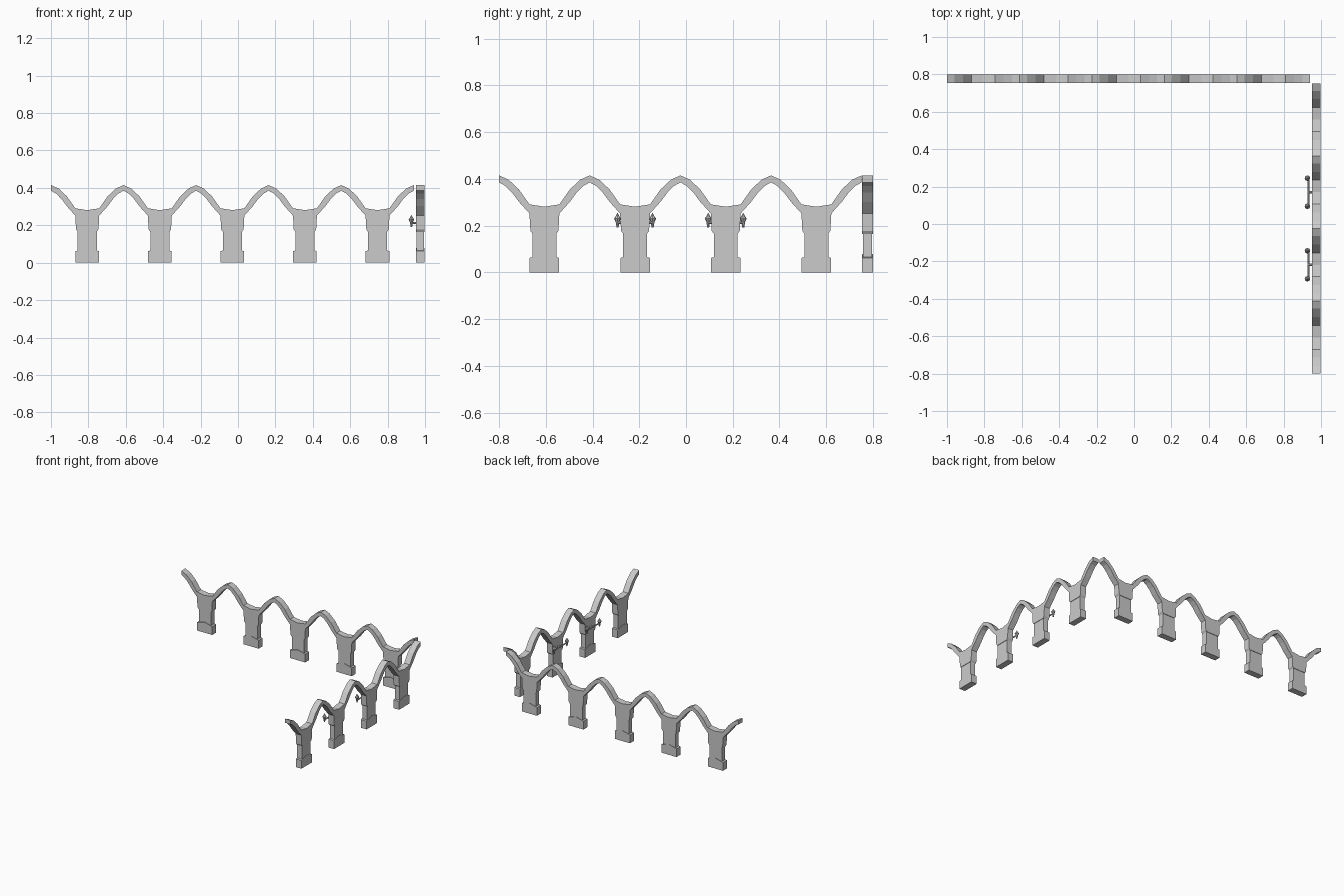
import bpy, bmesh, math
from mathutils import Matrix, Vector

if "Cube" in bpy.data.objects:
    bpy.data.objects.remove(bpy.data.objects["Cube"])

PITCH = 0.388


def extrude(bm, half, depth):
    """Mirror a right-hand half outline (x, z) and extrude it along y."""
    left = [(-x, z) for x, z in reversed(half) if x > 0]
    pts = half + left
    front = [bm.verts.new((x, -depth / 2, z)) for x, z in pts]
    back = [bm.verts.new((x, depth / 2, z)) for x, z in pts]
    bm.faces.new(front)
    bm.faces.new(back[::-1])
    n = len(pts)
    for i in range(n):
        j = (i + 1) % n
        bm.faces.new((front[j], front[i], back[i], back[j]))


def finish(bm, name):
    bmesh.ops.recalc_face_normals(bm, faces=bm.faces)
    me = bpy.data.meshes.new(name)
    bm.to_mesh(me)
    bm.free()
    return me


def place(me, name, matrix):
    ob = bpy.data.objects.new(name, me)
    bpy.context.collection.objects.link(ob)
    ob.matrix_world = matrix


# base with peaked top
bm = bmesh.new()
extrude(bm, [(0.063, 0), (0.063, 0.062), (0, 0.078)], 0.047)
base = finish(bm, "base")

# recessed shaft
bm = bmesh.new()
extrude(bm, [(0.051, 0.05), (0.051, 0.18)], 0.040)
shaft = finish(bm, "shaft")

# capital flowing into two half arches
h = PITCH / 2
bm = bmesh.new()
extrude(bm, [(0.051, 0.165), (0.060, 0.178), (0.064, 0.252),
             (h - 0.085, 0.302), (h - 0.056, 0.341), (h - 0.027, 0.370), (h, 0.385),
             (h, 0.415), (h - 0.040, 0.397), (h - 0.085, 0.355), (0.064, 0.291),
             (0, 0.281)], 0.047)
arch = finish(bm, "arch")


# double lamp bracket, projecting to +y of the module
def tapered(bm, r1, r2, height, loc, rot=Matrix()):
    bmesh.ops.create_cone(bm, cap_ends=True, segments=8, radius1=r1, radius2=r2,
                          depth=height, matrix=Matrix.Translation(loc) @ rot)


bm = bmesh.new()
tapered(bm, 0.005, 0.005, 0.15, (0, 0.041, 0.212), Matrix.Rotation(math.pi / 2, 4, 'Y'))
tapered(bm, 0.006, 0.006, 0.028, (0, 0.032, 0.212), Matrix.Rotation(math.pi / 2, 4, 'X'))
for s in (-1, 1):
    x = s * 0.075
    tapered(bm, 0.004, 0.009, 0.03, (x, 0.047, 0.206))
    tapered(bm, 0.009, 0.015, 0.012, (x, 0.047, 0.224))
    tapered(bm, 0.015, 0.010, 0.008, (x, 0.047, 0.234))
    tapered(bm, 0.009, 0.001, 0.016, (x, 0.047, 0.246))
lamp = finish(bm, "lamp_bracket")

# rows of pillars: back row along x, right row along y
turn = Matrix.Rotation(math.pi / 2, 4, 'Z')
spots = [Matrix.Translation((-1 + PITCH * (i + 0.5), 0.777, 0)) for i in range(5)]
spots += [Matrix.Translation((0.974, -0.8 + PITCH * (i + 0.5), 0)) @ turn for i in range(4)]
for i, m in enumerate(spots):
    for me in (base, shaft, arch):
        place(me, me.name, m)
    if i in (6, 7):
        place(lamp, "lamp_bracket", m)
